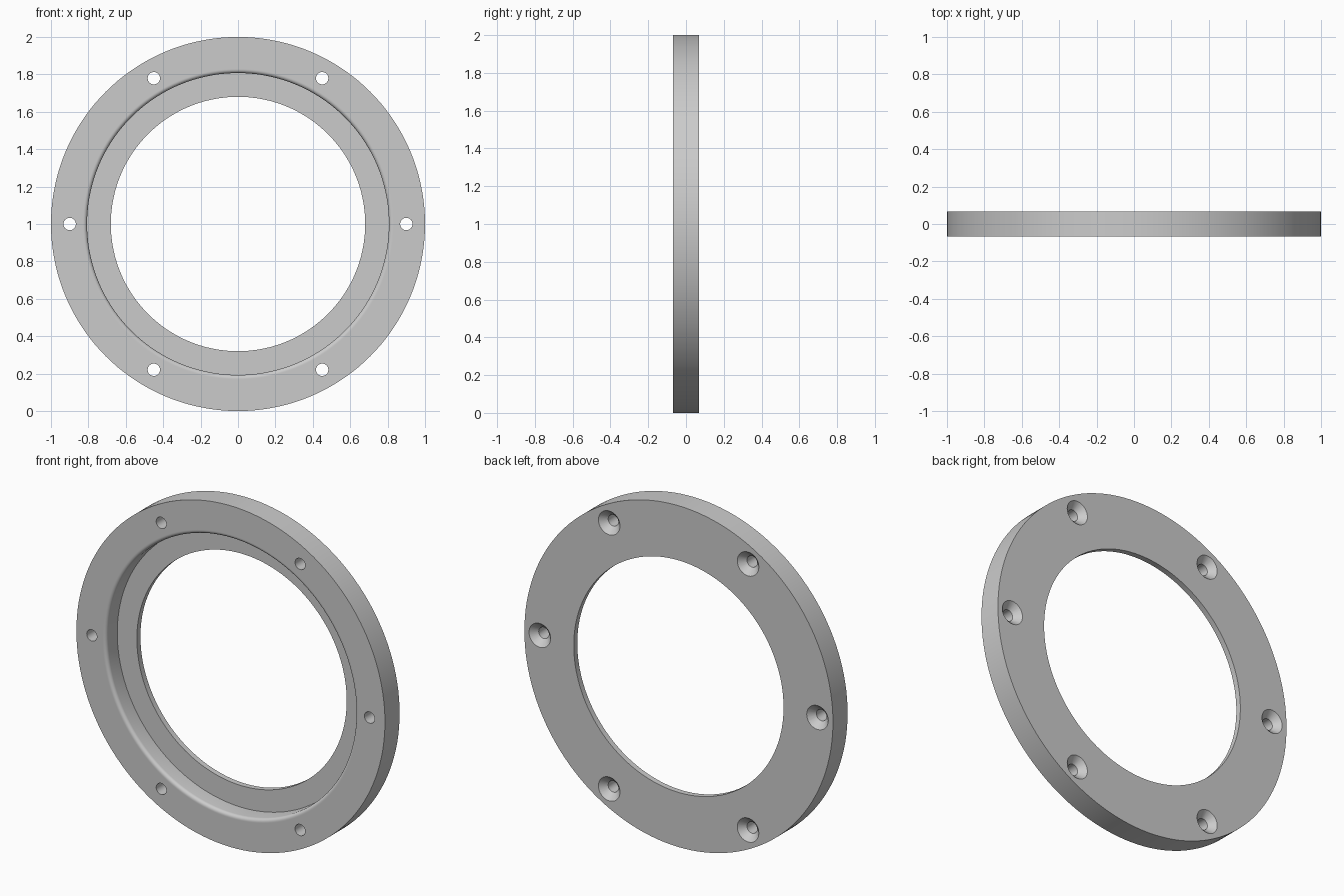
import bpy, bmesh
from math import cos, sin, pi, radians

cube = bpy.data.objects.get("Cube")
if cube:
    bpy.data.objects.remove(cube, do_unlink=True)

HALF = 0.068        # half the plate thickness
BORE, RECESS, RIM = 0.68, 0.807, 1.0
FLOOR = 0.035       # depth position of the recess floor
FILLET = 0.02
HOLE, SINK, BOLT_CIRCLE = 0.033, 0.07, 0.9


def lathe(bm, profile, cx, cz, segments, closed):
    """Revolve (radius, y) points about a y-parallel axis; cap the ends if open."""
    rings = []
    for r, y in profile:
        angles = [2 * pi * i / segments for i in range(segments)]
        rings.append([bm.verts.new((cx + r * cos(a), y, cz + r * sin(a))) for a in angles])
    pairs = list(zip(rings, rings[1:]))
    if closed:
        pairs.append((rings[-1], rings[0]))
    for a, b in pairs:
        for i in range(segments):
            j = (i + 1) % segments
            bm.faces.new((a[i], a[j], b[j], b[i]))
    if not closed:
        bm.faces.new(rings[0])
        bm.faces.new(rings[-1])


def finish(bm, name):
    bmesh.ops.recalc_face_normals(bm, faces=bm.faces)
    mesh = bpy.data.meshes.new(name)
    bm.to_mesh(mesh)
    bm.free()
    obj = bpy.data.objects.new(name, mesh)
    bpy.context.collection.objects.link(obj)
    return obj


# Ring plate with a stepped recess and a rounded front lip
profile = [(BORE, HALF), (BORE, FLOOR), (RECESS, FLOOR)]
for i in range(7):
    a = i * pi / 12
    profile.append((RECESS + FILLET * (1 - cos(a)), -HALF + FILLET * (1 - sin(a))))
profile += [(RECESS + FILLET + 0.004, -HALF), (RIM, -HALF), (RIM, HALF)]
bm = bmesh.new()
lathe(bm, profile, 0, 1, 144, True)
ring = finish(bm, "flange_ring")

# Six through holes, countersunk from the back
over = 0.02
hole_profile = [(HOLE, -HALF - over), (HOLE, HALF - (SINK - HOLE)),
                (SINK, HALF), (SINK, HALF + over)]
bm = bmesh.new()
for i in range(6):
    a = i * pi / 3
    lathe(bm, hole_profile, BOLT_CIRCLE * cos(a), 1 + BOLT_CIRCLE * sin(a), 32, False)
cutter = finish(bm, "screw_hole_cutter")
cutter.hide_render = True

bpy.ops.object.select_all(action='DESELECT')
bpy.context.view_layer.objects.active = ring
ring.select_set(True)
cut = ring.modifiers.new("screw_holes", 'BOOLEAN')
cut.operation = 'DIFFERENCE'
cut.solver = 'EXACT'
cut.object = cutter
bpy.ops.object.modifier_apply(modifier=cut.name)
bpy.data.objects.remove(cutter, do_unlink=True)

# Plain grey metal
grey = bpy.data.materials.new("light_grey")
grey.use_nodes = True
colour = (0.6, 0.6, 0.6, 1)
grey.diffuse_color = colour
grey.node_tree.nodes["Principled BSDF"].inputs["Base Color"].default_value = colour
ring.data.materials.clear()
ring.data.materials.append(grey)
bpy.ops.object.shade_smooth_by_angle(angle=radians(30))
